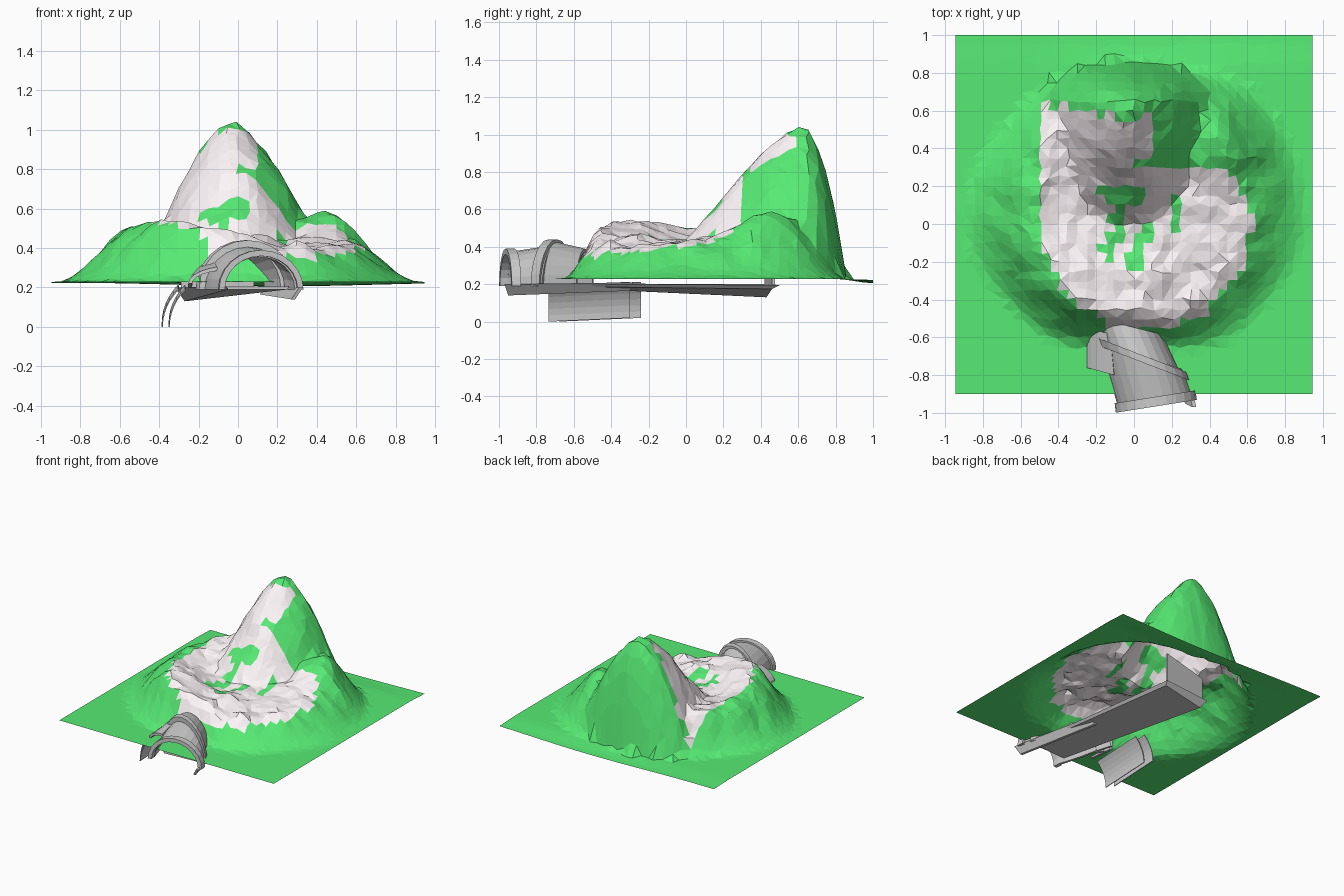
import bpy, bmesh, random
from math import sin, cos, pi, atan2, hypot, radians
from mathutils import Vector, noise

if "Cube" in bpy.data.objects:
    bpy.data.objects.remove(bpy.data.objects["Cube"])

random.seed(4)


def material(name, rgb):
    m = bpy.data.materials.new(name)
    m.diffuse_color = (*rgb, 1)
    m.use_nodes = True
    m.node_tree.nodes["Principled BSDF"].inputs["Base Color"].default_value = m.diffuse_color
    return m


GREEN = material("grass", (0.095, 0.83, 0.175))
PALE = material("pale_rock", (1.0, 0.93, 0.96))


def add_mesh(name, bm, *mats):
    me = bpy.data.meshes.new(name)
    bm.to_mesh(me)
    bm.free()
    for m in mats:
        me.materials.append(m)
    ob = bpy.data.objects.new(name, me)
    bpy.context.collection.objects.link(ob)
    return ob


# Rim every 45 degrees from +x: rim radius, rim height, foot radius
RIM = [(0.52, 0.44, 0.93), (0.60, 0.58, 0.93), (0.60, 0.50, 0.79), (0.60, 0.50, 0.84),
       (0.52, 0.50, 0.92), (0.51, 0.54, 0.82), (0.51, 0.47, 0.70), (0.52, 0.40, 0.85)]


def smooth(t):
    t = max(0, min(1, t))
    return t * t * (3 - 2 * t)


def rim_at(a):
    f = (a / (pi / 4)) % 8
    i = int(f) % 8
    t = smooth(f - int(f))
    return [p + (q - p) * t for p, q in zip(RIM[i], RIM[(i + 1) % 8])]


def height(x, y):
    base = 0.228 - 0.022 * smooth((y - 0.8) / 0.2) * (0.6 + 0.4 * sin(3 * x + 1))
    # crater bowl, rim and outer flank
    dx, dy = x, y - 0.05
    r, a = hypot(dx, dy), atan2(dy, dx)
    rad, top, foot = rim_at(a)
    if r < rad:
        z = 0.43 + (top - 0.43) * smooth((r / rad - 0.35) / 0.65)
    else:
        z = base + (top - base) * (1 - smooth((r - rad) / (foot - rad)))
    # tall summit: gentle front, steep back
    px, py = x + 0.03, y - 0.61
    d = hypot(px / (0.47 if px < 0 else 0.52), py / (0.76 if py < 0 else 0.25))
    s = py / (hypot(px, py) + 1e-6)
    p = 1.5 + (0.45 if s > 0 else 0.3) * s
    z = max(z, base + 0.84 * (1 - min(d, 1) ** p))
    # rugged relief, fading out at the flat margin
    k = smooth((z - base) / 0.2)
    z += k * 0.04 * noise.noise(Vector((x * 6, y * 6, 3.1)))
    z += k * 0.022 * noise.noise(Vector((x * 15, y * 15, 7.7)))
    return min(z, 1.025 + 0.3 * max(0, 0.06 - abs(x)))


def is_pale(c):
    x, y, z = c
    w = 0.08 * noise.noise(Vector((x * 9, y * 9, 1.3)))
    bowl = ((x - 0.06) / 0.56) ** 2 + ((y + 0.01) / 0.54) ** 2 < 1 + 2 * w
    slope = -0.48 < x < 0.09 + w and 0 < y < 0.64 + w
    if not (bowl or slope) or (x > 0.1 and y > 0.3) or z > 1.0:
        return False
    patch = hypot(x - 0.02, (y - 0.05) * 0.8) < 0.25
    return not (patch and noise.noise(Vector((x * 8, y * 8, 5.2))) > 0.1)


# Mountain: one open, faceted sheet
bm = bmesh.new()
N = 38
rows = []
for j in range(N + 1):
    row = []
    for i in range(N + 1):
        x, y = -0.945 + 1.89 * i / N, -0.9 + 1.9 * j / N
        if 0 < i < N and 0 < j < N:
            x += random.uniform(-0.011, 0.011)
            y += random.uniform(-0.011, 0.011)
        row.append(bm.verts.new((x, y, height(x, y))))
    rows.append(row)
for j in range(N):
    for i in range(N):
        f = bm.faces.new((rows[j][i], rows[j][i + 1], rows[j + 1][i + 1], rows[j + 1][i]))
        f.material_index = int(is_pale(f.calc_center_median()))
bmesh.ops.triangulate(bm, faces=bm.faces[:])
add_mesh("mountain", bm, GREEN, PALE)


def vault(name, stations, thick, a0=0, a1=180, seg=12):
    """Curved shell through stations (x, y, z, half width, rise, yaw)."""
    bm = bmesh.new()
    loops = []
    for cx, cy, cz, w, h, yaw in stations:
        t = radians(yaw)
        pts = []
        for k in (0, thick):
            arc = []
            for s in range(seg + 1):
                a = radians(a0 + (a1 - a0) * s / seg)
                u = (w - k) * cos(a)
                arc.append((cx + u * cos(t), cy + u * sin(t), cz + (h - k) * sin(a)))
            pts += arc if k == 0 else arc[::-1]
        loops.append([bm.verts.new(p) for p in pts])
    n = len(loops[0])
    for A, B in zip(loops, loops[1:]):
        for i in range(n):
            bm.faces.new((A[i], A[(i + 1) % n], B[(i + 1) % n], B[i]))
    for L in (loops[0], loops[-1]):
        for i in range(seg):
            bm.faces.new((L[i], L[i + 1], L[n - 2 - i], L[n - 1 - i]))
    bmesh.ops.recalc_face_normals(bm, faces=bm.faces[:])
    return add_mesh(name, bm)


# Tunnel portal: two vault sections with raised ribs
vault("front_rib", [(0.118, -0.965, 0.19, 0.217, 0.20, 9), (0.112, -0.915, 0.19, 0.217, 0.20, 9)], 0.03)
vault("front_vault", [(0.11, -0.93, 0.19, 0.20, 0.185, 7), (0.07, -0.80, 0.19, 0.215, 0.205, -8),
                      (0.04, -0.69, 0.19, 0.23, 0.22, -20)], 0.02)
vault("middle_rib", [(0.05, -0.735, 0.19, 0.265, 0.25, -21), (0.033, -0.69, 0.19, 0.265, 0.25, -21)], 0.035)
vault("rear_vault", [(0.03, -0.69, 0.19, 0.22, 0.235, -20), (-0.03, -0.54, 0.19, 0.19, 0.20, -14)], 0.02)
vault("left_buttress", [(-0.03, -0.82, 0.22, 0.23, 0.09, -15), (-0.06, -0.60, 0.20, 0.20, 0.15, -15)],
      0.02, 110, 180, 5)

# Loose curved wall shells beneath the left side
for nm, x, y0, y1, a in (("lower_shell", 0.0, -0.735, -0.30, 176), ("upper_shell", -0.035, -0.68, -0.24, 172)):
    vault(nm, [(x, y0, 0.0, 0.352, 0.30, 0), (x, y1, 0.02, 0.352, 0.30, 0)], 0.006, 180, 140, 6)


def block(name, bottom, top):
    bm = bmesh.new()
    b = [bm.verts.new(p) for p in bottom]
    t = [bm.verts.new(p) for p in top]
    bm.faces.new(b[::-1])
    bm.faces.new(t)
    for i in range(4):
        j = (i + 1) % 4
        bm.faces.new((b[i], b[j], t[j], t[i]))
    bmesh.ops.recalc_face_normals(bm, faces=bm.faces[:])
    return add_mesh(name, bm)


# Tunnel floor running back under the mountain, with its closing wall
block("tunnel_floor",
      [(-0.05, -0.86, 0.19), (0.25, -0.84, 0.19), (0.08, 0.46, 0.175), (-0.27, 0.43, 0.13)],
      [(-0.06, -0.86, 0.205), (0.26, -0.84, 0.205), (0.10, 0.50, 0.195), (-0.32, 0.45, 0.20)])
block("tunnel_end_wall",
      [(-0.29, 0.42, 0.19), (0.08, 0.46, 0.19), (0.08, 0.475, 0.19), (-0.29, 0.435, 0.19)],
      [(-0.29, 0.42, 0.38), (0.08, 0.46, 0.44), (0.08, 0.475, 0.44), (-0.29, 0.435, 0.38)])
# Right side footing under the vault
block("side_footing",
      [(0.27, -0.95, 0.14), (0.29, -0.95, 0.14), (0.13, -0.30, 0.165), (0.11, -0.30, 0.165)],
      [(0.31, -0.97, 0.20), (0.33, -0.97, 0.20), (0.17, -0.28, 0.21), (0.15, -0.28, 0.21)])
